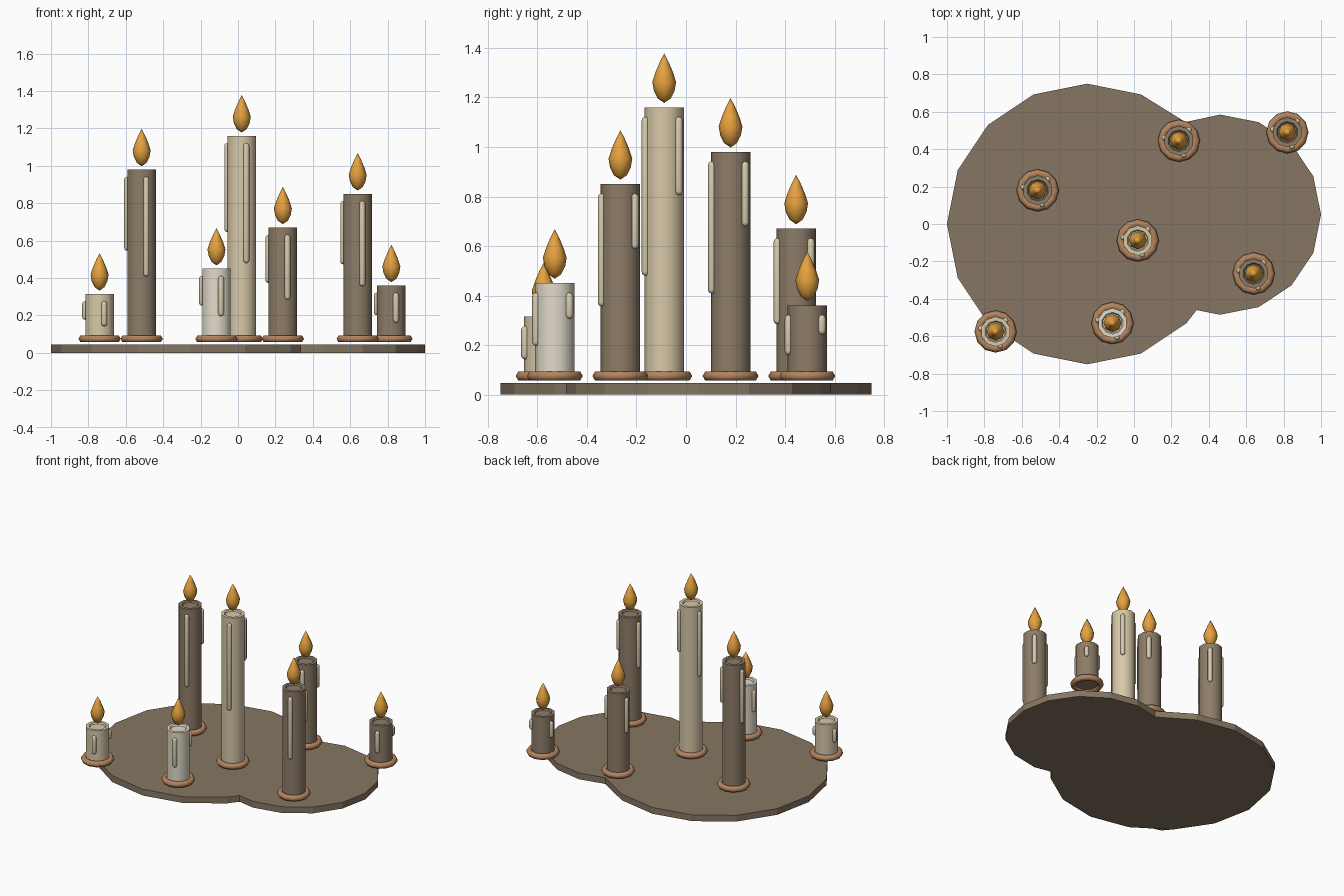
import bpy, bmesh, math
from math import sin, cos, pi, radians

if "Cube" in bpy.data.objects:
    bpy.data.objects.remove(bpy.data.objects["Cube"])


def material(name, rgb):
    m = bpy.data.materials.new(name)
    m.diffuse_color = (*rgb, 1)
    m.use_nodes = True
    m.node_tree.nodes["Principled BSDF"].inputs["Base Color"].default_value = m.diffuse_color
    return m


BROWN = material("brown_wax", (0.27, 0.205, 0.14))
CREAM = material("cream_wax", (0.68, 0.58, 0.39))
PALE = material("pale_wax", (0.76, 0.71, 0.60))
DRIP = material("drip_wax", (0.68, 0.60, 0.43))
TRAY = material("tray_brown", (0.24, 0.18, 0.125))
COPPER = material("copper", (0.45, 0.23, 0.11))
FLAME = material("flame_orange", (0.79, 0.36, 0.05))


def finish(name, bm, mat, loc=(0, 0, 0), smooth=None):
    bmesh.ops.recalc_face_normals(bm, faces=bm.faces)
    me = bpy.data.meshes.new(name)
    bm.to_mesh(me)
    bm.free()
    me.materials.append(mat)
    ob = bpy.data.objects.new(name, me)
    ob.location = loc
    bpy.context.collection.objects.link(ob)
    if smooth:
        bpy.ops.object.select_all(action='DESELECT')
        ob.select_set(True)
        bpy.context.view_layer.objects.active = ob
        bpy.ops.object.shade_smooth_by_angle(angle=radians(smooth))
    return ob


def lathe(name, profile, sides, mat, loc, start=pi / 2, closed=False, smooth=40):
    # revolve (radius, z) points; radius 0 makes a pole
    bm = bmesh.new()
    rings = []
    for r, z in profile:
        if r == 0:
            rings.append([bm.verts.new((0, 0, z))] * sides)
        else:
            rings.append([bm.verts.new((r * cos(start + 2 * pi * i / sides),
                                        r * sin(start + 2 * pi * i / sides), z))
                          for i in range(sides)])
    pairs = list(zip(rings, rings[1:]))
    if closed:
        pairs.append((rings[-1], rings[0]))
    for a, b in pairs:
        for i in range(sides):
            j = (i + 1) % sides
            bm.faces.new(dict.fromkeys((a[i], a[j], b[j], b[i])))
    return finish(name, bm, mat, loc, smooth)


# tray: outline of two overlapping 16-sided discs
big = [(-0.25 + 0.75 * cos(k * pi / 8), 0.75 * sin(k * pi / 8)) for k in range(3, 15)]
small = [(0.46 + 0.54 * cos(k * pi / 8), 0.05 + 0.535 * sin(k * pi / 8)) for k in range(-4, 5)]
outline = big + [(0.335, -0.46)] + small + [(0.275, 0.545)]
bm = bmesh.new()
face = bm.faces.new([bm.verts.new((x, y, 0)) for x, y in outline])
top = bmesh.ops.extrude_face_region(bm, geom=[face])["geom"]
bmesh.ops.translate(bm, vec=(0, 0, 0.046),
                    verts=[v for v in top if isinstance(v, bmesh.types.BMVert)])
if not any(f.normal.z < -0.5 for f in bm.faces):
    bmesh.ops.recalc_face_normals(bm, faces=bm.faces)
finish("tray", bm, TRAY)

# candles: x, y, top height, wax
candles = [
    (-0.74, -0.575, 0.315, CREAM),
    (-0.515, 0.18, 0.98, BROWN),
    (0.02, -0.088, 1.16, CREAM),
    (-0.115, -0.53, 0.45, PALE),
    (0.24, 0.445, 0.67, BROWN),
    (0.64, -0.265, 0.85, BROWN),
    (0.82, 0.49, 0.36, BROWN),
]
ring = [(0.092 + 0.021 * cos(k * pi / 3), 0.021 * sin(k * pi / 3)) for k in range(6)]
DR = 0.016

for n, (x, y, h, wax) in enumerate(candles, 1):
    # holder ring
    lathe(f"holder_ring_{n}", ring, 12, COPPER, (x, y, 0.075), closed=True, smooth=65)
    # wax body with a shallow melt pool
    lathe(f"candle_{n}", [(0, 0.072), (0.08, 0.072), (0.08, h), (0.058, h),
                          (0.052, h - 0.01), (0, h - 0.01)], 10, wax, (x, y, 0))
    # flame
    lathe(f"flame_{n}", [(0, 0), (0.026, 0.018), (0.042, 0.05), (0.048, 0.085),
                         (0.035, 0.125), (0.018, 0.165), (0, 0.2)], 8, FLAME,
          (x, y, h + 0.018), smooth=60)
    # wax drips: capsules of three lengths around the side
    for k, (deg, part) in enumerate([(288, 0.6), (168, 0.445), (48, 0.295)], 1):
        z1 = h - 0.038
        z0 = z1 - part * (h - 0.09)
        arc = [(DR * sin(t * pi / 6), DR * cos(t * pi / 6)) for t in (1, 2, 3)]
        prof = ([(0, z0)] + [(r, z0 + DR - c) for r, c in arc]
                + [(r, z1 - DR + c) for r, c in reversed(arc)] + [(0, z1)])
        a = radians(deg)
        lathe(f"drip_{n}_{k}", prof, 8, DRIP,
              (x + 0.079 * cos(a), y + 0.079 * sin(a), 0), smooth=60)
